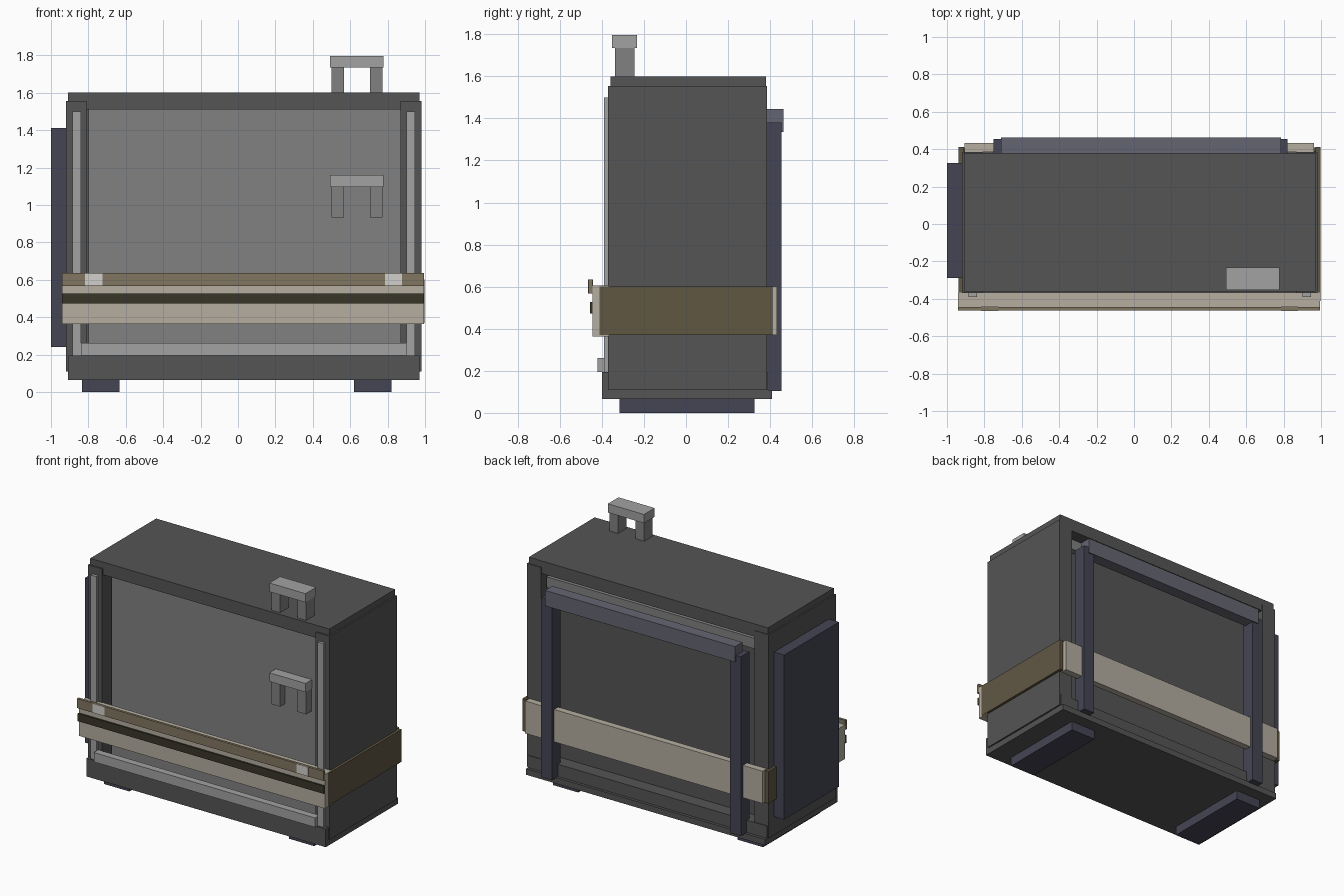
import bpy

if "Cube" in bpy.data.objects:
    bpy.data.objects.remove(bpy.data.objects["Cube"])


def material(name, rgb):
    m = bpy.data.materials.new(name)
    m.diffuse_color = (*rgb, 1)
    m.use_nodes = True
    m.node_tree.nodes["Principled BSDF"].inputs["Base Color"].default_value = m.diffuse_color
    return m


DARK = material("dark_grey", (0.09, 0.09, 0.09))
MID = material("mid_grey", (0.22, 0.22, 0.22))
LIGHT = material("light_grey", (0.36, 0.36, 0.36))
NAVY = material("navy", (0.06, 0.06, 0.09))
SLATE = material("slate", (0.13, 0.13, 0.17))
TAN = material("tan", (0.46, 0.42, 0.35))
BROWN = material("brown", (0.12, 0.095, 0.055))
UMBER = material("light_brown", (0.22, 0.18, 0.12))
STRIPE = material("dark_brown", (0.04, 0.035, 0.02))
PALE = material("pale", (0.65, 0.63, 0.6))


def box(name, x, y, z, mat):
    """Box spanning the given (min, max) range on each axis."""
    bpy.ops.mesh.primitive_cube_add(size=1, location=[sum(r) / 2 for r in (x, y, z)])
    ob = bpy.context.object
    ob.name = name
    ob.scale = [r[1] - r[0] for r in (x, y, z)]
    bpy.ops.object.transform_apply(location=False, rotation=False, scale=True)
    ob.data.materials.append(mat)
    return ob


CX = 0.03  # centre of the cabinet


def pair(name, x, y, z, mat, cx=CX):
    """Box given on the right side plus its mirror about the plane x = cx."""
    box(name + "_right", x, y, z, mat)
    box(name + "_left", (2 * cx - x[1], 2 * cx - x[0]), y, z, mat)


# Cabinet shell
box("base_slab", (-0.91, 0.97), (-0.40, 0.41), (0.065, 0.108), DARK)
box("base_front_lip", (-0.91, 0.97), (-0.40, -0.28), (0.108, 0.195), DARK)
box("base_back_lip", (-0.91, 0.97), (0.295, 0.39), (0.108, 0.195), DARK)
box("top_slab", (-0.91, 0.97), (-0.36, 0.38), (1.51, 1.60), DARK)
pair("side_wall", (0.87, 0.98), (-0.37, 0.385), (0.11, 1.555), DARK)
box("inner_body", (-0.81, 0.87), (-0.26, 0.295), (0.108, 1.51), DARK)
box("front_panel", (-0.80, 0.87), (-0.28, -0.26), (0.195, 1.51), MID)

# Front trim
pair("front_trim", (0.90, 0.945), (-0.39, -0.365), (0.195, 1.50), LIGHT)
box("front_bottom_trim", (-0.84, 0.90), (-0.42, -0.37), (0.195, 0.262), LIGHT)

# Recessed back rail
box("back_top_rail", (-0.80, 0.86), (0.295, 0.34), (1.40, 1.475), MID)

# Feet and side box
pair("foot", (0.62, 0.82), (-0.315, 0.325), (0, 0.067), NAVY, cx=-0.007)
box("side_box", (-1.0, -0.915), (-0.29, 0.325), (0.24, 1.41), NAVY)

# Back frame
pair("back_frame_post", (0.735, 0.822), (0.36, 0.455), (0.105, 1.38), NAVY, cx=0.036)
box("back_frame_bar", (-0.71, 0.785), (0.38, 0.463), (1.335, 1.445), SLATE)

# Handles
for name, top in (("top_handle", 1.797), ("front_handle", 1.159)):
    box(name + "_grip", (0.493, 0.777), (-0.352, -0.232), (top - 0.062, top), LIGHT)
    for i, x in enumerate(((0.50, 0.567), (0.705, 0.772))):
        box(f"{name}_leg_{i}", x, (-0.337, -0.245), (top - 0.227, top - 0.06), MID)

# Band around the cabinet
box("band_front", (-0.94, 0.995), (-0.445, -0.365), (0.363, 0.605), TAN)
pair("band_side", (0.97, 0.998), (-0.412, 0.412), (0.37, 0.60), BROWN)
box("band_back", (-0.905, 0.962), (0.385, 0.432), (0.37, 0.60), TAN)
box("band_top_strip", (-0.94, 0.995), (-0.463, -0.445), (0.567, 0.635), UMBER)
box("band_dark_stripe", (-0.94, 0.995), (-0.457, -0.44), (0.472, 0.527), STRIPE)
pair("band_tab", (0.785, 0.877), (-0.466, -0.442), (0.568, 0.634), PALE)
